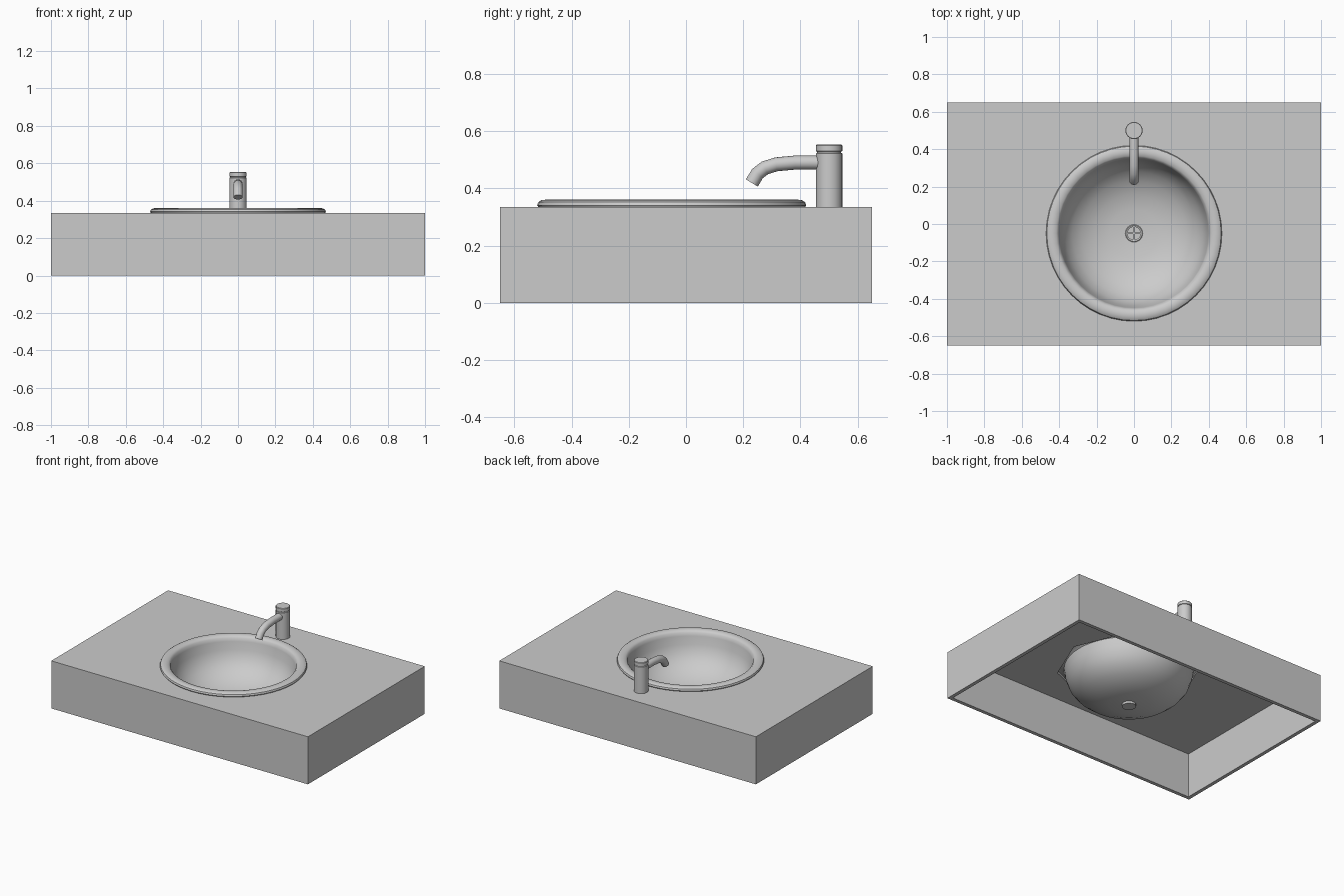
import bpy, bmesh, math
from mathutils import Vector

if "Cube" in bpy.data.objects:
    bpy.data.objects.remove(bpy.data.objects["Cube"])

CY = -0.05    # bowl centre in y
TAP_Y = 0.50  # tap centre in y
TOP = 0.335   # countertop height


def make_object(name, bm, smooth=True):
    bmesh.ops.recalc_face_normals(bm, faces=bm.faces)
    mesh = bpy.data.meshes.new(name)
    bm.to_mesh(mesh)
    bm.free()
    ob = bpy.data.objects.new(name, mesh)
    bpy.context.collection.objects.link(ob)
    bpy.ops.object.select_all(action='DESELECT')
    ob.select_set(True)
    bpy.context.view_layer.objects.active = ob
    if smooth:
        bpy.ops.object.shade_smooth_by_angle(angle=math.radians(35))
    return ob


def box(name, size, centre):
    bm = bmesh.new()
    bmesh.ops.create_cube(bm, size=1)
    for v in bm.verts:
        v.co = Vector(a * s + c for a, s, c in zip(v.co, size, centre))
    return make_object(name, bm, False)


def lathe(name, profile, y, segments=32, closed=False):
    """Spin an (r, z) profile about the vertical axis at (0, y)."""
    bm = bmesh.new()
    pts = [bm.verts.new((r, y, z)) for r, z in profile]
    n = len(pts)
    edges = [bm.edges.new((pts[i], pts[(i + 1) % n])) for i in range(n if closed else n - 1)]
    bmesh.ops.spin(bm, geom=pts + edges, cent=(0, y, 0), axis=(0, 0, 1),
                   angle=math.tau, steps=segments, use_duplicate=False)
    bmesh.ops.remove_doubles(bm, verts=bm.verts, dist=1e-5)
    return make_object(name, bm)


def tube(name, path, radius, sides=16):
    """Round capped tube along a (y, z) path in the plane x = 0."""
    bm = bmesh.new()
    pts = [Vector((0, y, z)) for y, z in path]
    rings = []
    for i, p in enumerate(pts):
        t = (pts[min(i + 1, len(pts) - 1)] - pts[max(i - 1, 0)]).normalized()
        side = Vector((1, 0, 0))
        up = t.cross(side)
        rings.append([bm.verts.new(p + radius * (side * math.cos(a) + up * math.sin(a)))
                      for a in (math.tau * k / sides for k in range(sides))])
    for a, b in zip(rings, rings[1:]):
        for k in range(sides):
            j = (k + 1) % sides
            bm.faces.new((a[k], a[j], b[j], b[k]))
    bm.faces.new(rings[0])
    bm.faces.new(rings[-1])
    return make_object(name, bm)


def cut(target, cutter):
    mod = target.modifiers.new("cut", 'BOOLEAN')
    mod.operation, mod.solver, mod.object = 'DIFFERENCE', 'EXACT', cutter
    bpy.context.view_layer.objects.active = target
    bpy.ops.object.modifier_apply(modifier=mod.name)
    bpy.data.objects.remove(cutter)


# Countertop: open-bottomed shell with an octagonal hole for the bowl
counter = box("countertop", (2, 1.3, TOP), (0, 0, TOP / 2))
cut(counter, box("hollow_cutter", (1.95, 1.25, 0.414), (0, 0, 0.106)))
cut(counter, lathe("hole_cutter", [(0, 0.25), (0.455, 0.25), (0.455, 0.45), (0, 0.45)], CY, 8))
for poly in counter.data.polygons:
    poly.use_smooth = False

# Bowl: rolled rim, inner basin and outer shell
lathe("basin", [
    (0.43, 0.331), (0.465, 0.333), (0.47, 0.341), (0.466, 0.352), (0.455, 0.359),
    (0.435, 0.361), (0.415, 0.357), (0.404, 0.347), (0.398, 0.325),
    (0.388, 0.27), (0.366, 0.215), (0.33, 0.17), (0.28, 0.132), (0.21, 0.1),
    (0.13, 0.083), (0.045, 0.078),
    (0.045, 0.06), (0.13, 0.065), (0.21, 0.083), (0.29, 0.117), (0.343, 0.158),
    (0.381, 0.207), (0.402, 0.265), (0.412, 0.318)], CY, 48, closed=True)

# Drain: ring, cross bars and outlet pipe
lathe("drain_ring", [(0.035, 0.074), (0.046, 0.074), (0.047, 0.081), (0.043, 0.084),
                     (0.035, 0.081)], CY, 24, closed=True)
box("drain_bar_x", (0.076, 0.009, 0.007), (0, CY, 0.078))
box("drain_bar_y", (0.009, 0.076, 0.007), (0, CY, 0.078))
lathe("drain_pipe", [(0, 0.045), (0.045, 0.045), (0.045, 0.076), (0.037, 0.076),
                     (0.037, 0.058), (0, 0.058)], CY, 12)

# Tap: body with a groove below its cap, and a bent spout
lathe("tap_body", [(0, 0.33), (0.046, 0.33), (0.046, 0.522), (0.042, 0.524), (0.042, 0.528),
                   (0.046, 0.53), (0.046, 0.55), (0.043, 0.553), (0, 0.553)], TAP_Y, 24)
tube("tap_spout", [(0.475, 0.49), (0.38, 0.49), (0.315, 0.484), (0.275, 0.471),
                   (0.25, 0.452), (0.23, 0.419)], 0.0245)
